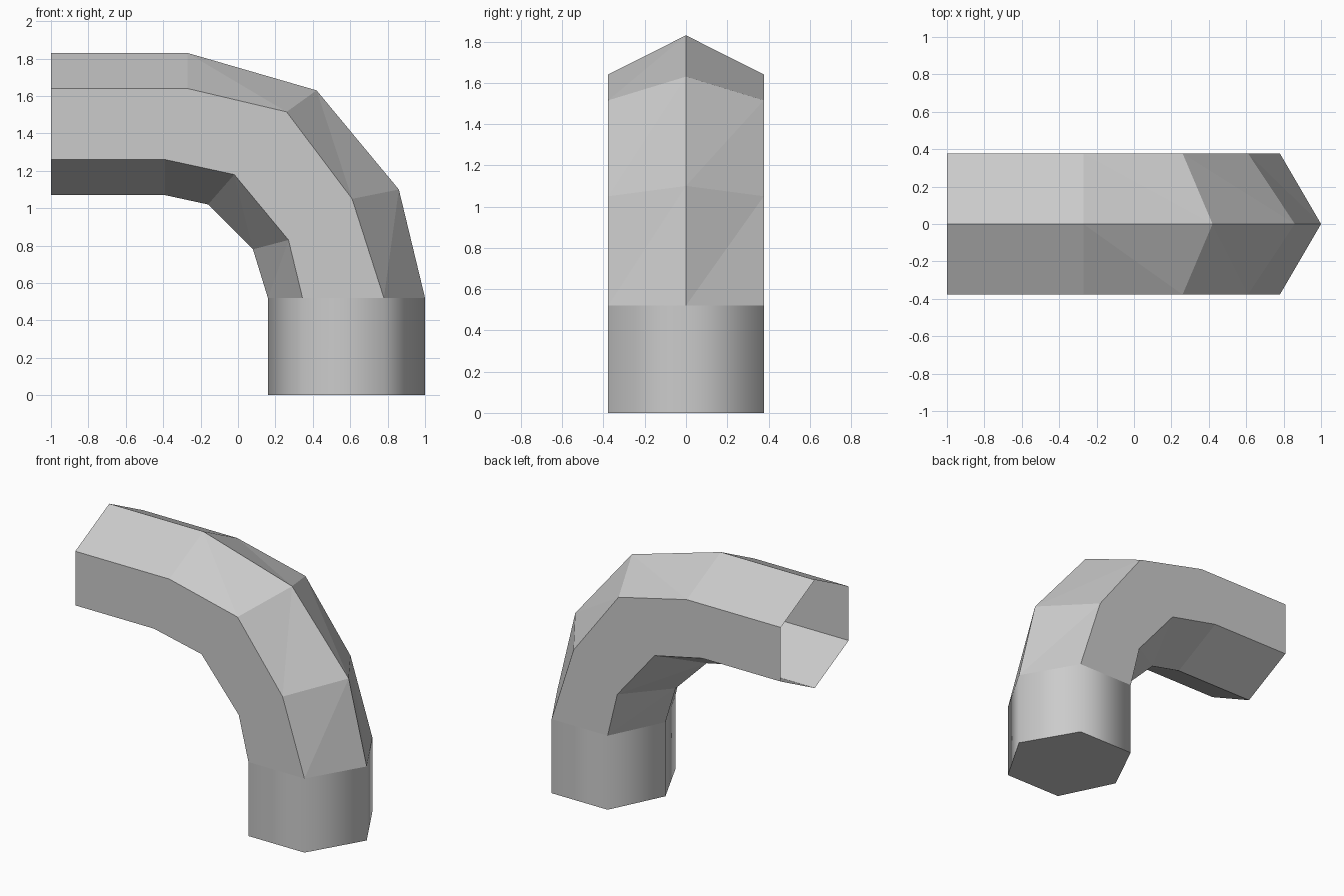
import bpy
import bmesh

cube = bpy.data.objects.get("Cube")
if cube:
    bpy.data.objects.remove(cube)

HALF_WIDTH = 0.377

grey = bpy.data.materials.new("light grey")
grey.use_nodes = True
colour = (0.6, 0.6, 0.6, 1)
grey.diffuse_color = colour
grey.node_tree.nodes["Principled BSDF"].inputs["Base Color"].default_value = colour


def hex_ring(bm, outer, outer_side, inner_side, inner):
    """Six vertices from (x, z) points: ridges on the centre plane, sides mirrored."""
    w = HALF_WIDTH
    layout = ((outer, 0), (outer_side, -w), (inner_side, -w),
              (inner, 0), (inner_side, w), (outer_side, w))
    return [bm.verts.new((x, y, z)) for (x, z), y in layout]


def bridge(bm, a, b):
    """Join two rings with triangles, all split the same way."""
    faces = []
    for j in range(6):
        k = (j + 1) % 6
        faces.append(bm.faces.new((a[j], a[k], b[k])))
        faces.append(bm.faces.new((a[j], b[k], b[j])))
    return faces


def finish(bm, name):
    mesh = bpy.data.meshes.new(name)
    bm.to_mesh(mesh)
    bm.free()
    mesh.materials.append(grey)
    obj = bpy.data.objects.new(name, mesh)
    bpy.context.collection.objects.link(obj)


# Bent hexagonal tube, open at its far end
sections = [
    ((-1, 1.83), (-1, 1.64), (-1, 1.26), (-1, 1.07)),
    ((-0.27, 1.83), (-0.27, 1.64), (-0.39, 1.26), (-0.39, 1.07)),
    ((0.42, 1.63), (0.26, 1.515), (-0.02, 1.18), (-0.16, 1.02)),
    ((0.86, 1.10), (0.61, 1.05), (0.27, 0.83), (0.08, 0.78)),
    ((1, 0.52), (0.78, 0.52), (0.345, 0.52), (0.16, 0.52)),
]
bm = bmesh.new()
rings = [hex_ring(bm, *s) for s in sections]
for a, b in zip(rings, rings[1:]):
    bridge(bm, a, b)
bmesh.ops.recalc_face_normals(bm, faces=bm.faces)
finish(bm, "bent_tube")

# Straight base collar with smooth sides and a closed bottom
bm = bmesh.new()
top, bottom = [hex_ring(bm, *[(x, z) for x, _ in sections[-1]]) for z in (0.52, 0)]
for face in bridge(bm, top, bottom):
    face.smooth = True
bm.faces.new(bottom)
for a, b in zip(bottom, bottom[1:] + bottom[:1]):
    bm.edges.get((a, b)).smooth = False
bmesh.ops.recalc_face_normals(bm, faces=bm.faces)
finish(bm, "base_collar")
